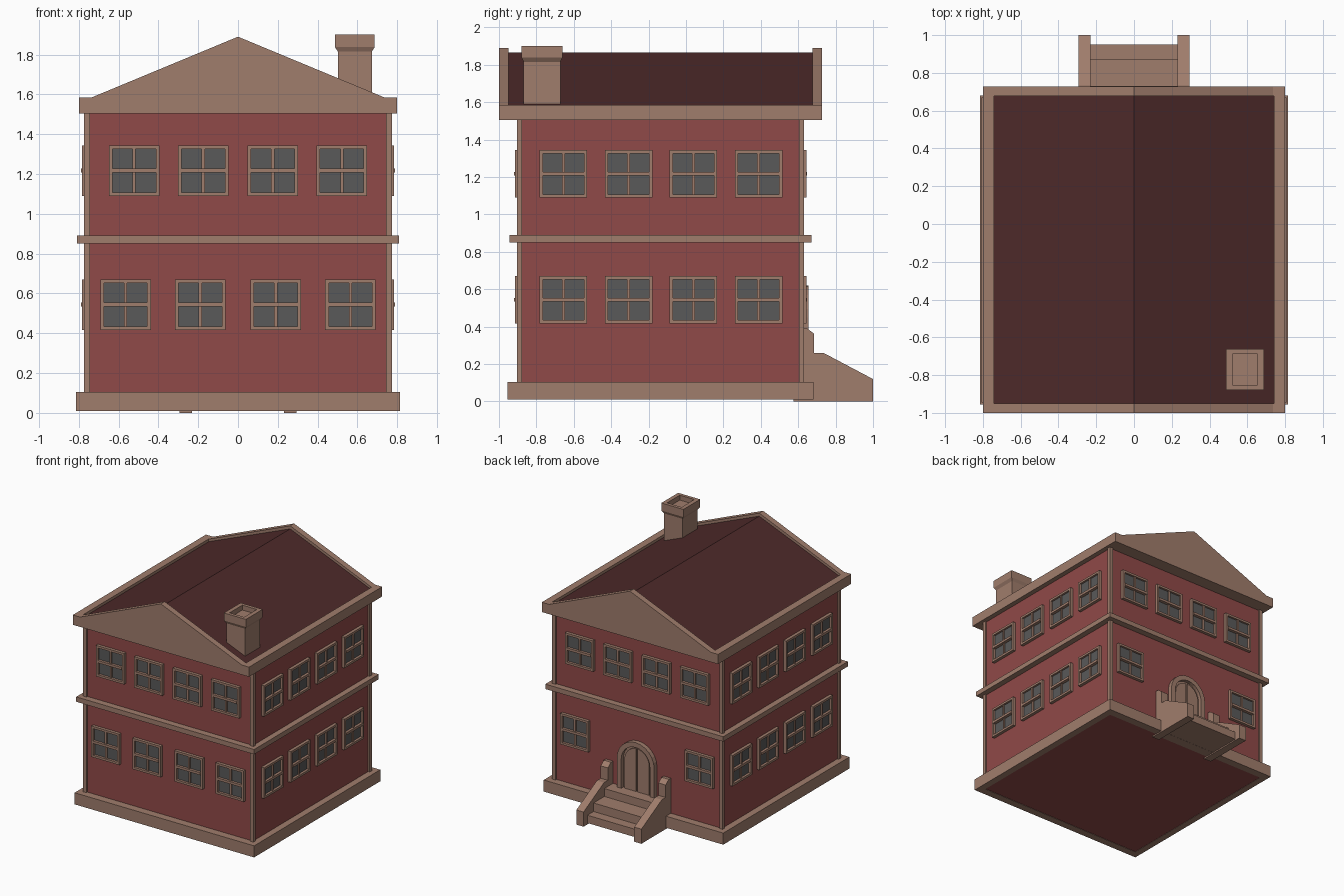
import bpy, bmesh
from math import pi, sin, cos

if "Cube" in bpy.data.objects:
    bpy.data.objects.remove(bpy.data.objects["Cube"])


def material(name, rgb):
    m = bpy.data.materials.new(name)
    m.diffuse_color = (*rgb, 1)
    m.use_nodes = True
    m.node_tree.nodes["Principled BSDF"].inputs["Base Color"].default_value = m.diffuse_color
    return m


TRIM = material("trim", (0.35, 0.205, 0.15))
BRICK = material("brick", (0.28, 0.068, 0.065))
ROOF = material("roof", (0.075, 0.023, 0.023))
GLASS = material("glass", (0.1, 0.1, 0.1))
CY = -0.137          # centre of the house along y


def finish(name, bm, *mats):
    bmesh.ops.recalc_face_normals(bm, faces=bm.faces)
    me = bpy.data.meshes.new(name)
    bm.to_mesh(me)
    bm.free()
    for m in mats:
        me.materials.append(m)
    ob = bpy.data.objects.new(name, me)
    bpy.context.collection.objects.link(ob)
    return ob


def add_box(bm, x0, x1, y0, y1, z0, z1, mat=0):
    vs = bmesh.ops.create_cube(bm, size=1)["verts"]
    for v in vs:
        v.co = (x1 if v.co.x > 0 else x0, y1 if v.co.y > 0 else y0, z1 if v.co.z > 0 else z0)
    for f in {f for v in vs for f in v.link_faces}:
        f.material_index = mat


def box(name, mat, *dims):
    bm = bmesh.new()
    add_box(bm, *dims)
    return finish(name, bm, mat)


def loft(name, mat, cx, cy, loops, ring=False):
    """Stack rectangles (half x, half y, z); ring joins last to first."""
    bm = bmesh.new()
    rows = [[bm.verts.new((cx + sx * hx, cy + sy * hy, z))
             for sx, sy in ((-1, -1), (1, -1), (1, 1), (-1, 1))] for hx, hy, z in loops]
    pairs = list(zip(rows, rows[1:]))
    if ring:
        pairs.append((rows[-1], rows[0]))
    else:
        bm.faces.new(rows[0])
        bm.faces.new(rows[-1])
    for a, b in pairs:
        for i in range(4):
            j = (i + 1) % 4
            bm.faces.new((a[i], a[j], b[j], b[i]))
    return finish(name, bm, mat)


def band(name, hx, hy, cy, z0, z1, ix, iy0, iz=None):
    return loft(name, TRIM, 0, cy, [(hx, hy, z0), (hx, hy, z1), (ix, iy0, z1), (ix, iy0, z0)], True)


def extrude(name, mat, pts, axis, a, b):
    """Extrude a profile along x (points are y,z) or y (points are x,z)."""
    bm = bmesh.new()
    place = (lambda p, t: (t, p[0], p[1])) if axis == "x" else (lambda p, t: (p[0], t, p[1]))
    A = [bm.verts.new(place(p, a)) for p in pts]
    B = [bm.verts.new(place(p, b)) for p in pts]
    bm.faces.new(A)
    bm.faces.new(B)
    for i in range(len(pts)):
        j = (i + 1) % len(pts)
        bm.faces.new((A[i], A[j], B[j], B[i]))
    return finish(name, bm, mat)


# Brick body and corner posts
box("walls", BRICK, -0.76, 0.76, -0.89, 0.618, 0.012, 1.52)
for i, x in enumerate((-0.759, 0.759)):
    for j, y in enumerate((-0.89, 0.617)):
        box(f"corner_post_{i}{j}", TRIM, x - 0.015, x + 0.015, y - 0.014, y + 0.014, 0.05, 1.52)

# Horizontal bands
band("base_band", 0.815, 0.818, CY, 0.01, 0.105, 0.76, 0.754)
band("middle_band", 0.808, 0.808, CY, 0.85, 0.89, 0.76, 0.754)
band("cornice_soffit", 0.8, 0.863, CY, 1.505, 1.53, 0.72, 0.74)

# Roof, side parapets and gables
extrude("roof", ROOF, [(-0.745, 1.52), (0.745, 1.52), (0.745, 1.56), (0, 1.865), (-0.745, 1.56)],
        "y", -0.96, 0.69)
for side, s in (("left", -1), ("right", 1)):
    x0, x1 = sorted((s * 0.74, s * 0.8))
    box(f"{side}_parapet", TRIM, x0, x1, -0.95, 0.677, 1.505, 1.585)
gable = [(-0.8, 1.505), (0.8, 1.505), (0.8, 1.585), (0.735, 1.585),
         (0, 1.89), (-0.735, 1.585), (-0.8, 1.585)]
extrude("front_gable", TRIM, gable, "y", -1.0, -0.95)
extrude("back_gable", TRIM, gable, "y", 0.677, 0.727)

# Chimney with flared, hollow cap
loft("chimney", TRIM, 0.587, -0.77, [(0.085, 0.098, 1.57), (0.085, 0.098, 1.815), (0.1, 0.109, 1.838),
     (0.1, 0.109, 1.9), (0.066, 0.082, 1.9), (0.066, 0.082, 1.86)])


# Window: one shared mesh, facing -y, wall plane at y = 0
def window_mesh():
    bm = bmesh.new()
    w, b, m = 0.127, 0.018, 0.008
    for s in (-1, 1):
        lo, hi = sorted((s * w, s * (w - b)))
        add_box(bm, lo, hi, -0.025, 0.01, -w, w)
        add_box(bm, -w + b, w - b, -0.025, 0.01, lo, hi)
    add_box(bm, -w + b, w - b, -0.03, 0.01, -0.01, 0.01)
    add_box(bm, -m, m, -0.02, 0.01, 0.01, w - b)
    add_box(bm, -m, m, -0.014, 0.01, -w + b, -0.01)
    add_box(bm, -w + b, w - b, -0.009, 0.005, 0, w - b, 1)
    add_box(bm, -w + b, w - b, -0.005, 0.005, -w + b, 0, 1)
    ob = finish("window", bm, TRIM, GLASS)
    me = ob.data
    bpy.data.objects.remove(ob)
    return me


WINDOW = window_mesh()


def window(name, x, y, z, turn):
    ob = bpy.data.objects.new(name, WINDOW)
    ob.location = (x, y, z)
    ob.rotation_euler.z = turn
    bpy.context.collection.objects.link(ob)


UP, LOW = 1.217, 0.544
for x in (-0.522, -0.175, 0.175, 0.522):
    window("front_upper_window", x, -0.89, UP, 0)
    window("back_upper_window", x, 0.618, UP, pi)
for x in (-0.565, -0.19, 0.19, 0.565):
    window("front_lower_window", x, -0.89, LOW, 0)
    if abs(x) > 0.4:
        window("back_lower_window", x, 0.618, LOW, pi)
for y in (-0.655, -0.307, 0.04, 0.388):
    for z in (LOW, UP):
        window("right_window", 0.76, y, z, pi / 2)
        window("left_window", -0.76, y, z, -pi / 2)


# Arched double door on the back
def arch(r, z0, spring=0.45, a0=0.0, a1=pi, n=12):
    pts = [(r * cos(a0 + (a1 - a0) * i / n), spring + r * sin(a0 + (a1 - a0) * i / n))
           for i in range(n + 1)]
    return [(r, z0)] + pts + [(-r, z0)]


extrude("door_frame", TRIM, arch(0.17, 0.2) + arch(0.13, 0.2)[::-1], "y", 0.6, 0.655)
extrude("door_back", TRIM, arch(0.131, 0.2), "y", 0.6, 0.626)
for side, s in (("left", -1), ("right", 1)):
    quarter = [(0.112 * cos(pi / 2 * i / 6), 0.45 + 0.112 * sin(pi / 2 * i / 6)) for i in range(6)]
    leaf = [(0.006, 0.2), (0.112, 0.2)] + quarter + [(0.006, 0.562)]
    extrude(f"{side}_door_leaf", TRIM, [(s * x, z) for x, z in leaf], "y", 0.6, 0.638)

# Steps and sloping side walls
extrude("steps", TRIM, [(0.6, 0.011), (0.95, 0.011), (0.95, 0.075), (0.87, 0.075), (0.87, 0.145),
                        (0.73, 0.145), (0.73, 0.21), (0.6, 0.21)], "x", -0.235, 0.235)
rail = [(0.575, 0), (1.0, 0), (1.0, 0.12), (0.735, 0.26), (0.685, 0.26),
        (0.685, 0.362), (0.645, 0.393), (0.61, 0.393), (0.61, 0.1), (0.575, 0.1)]
for side, s in (("left", -1), ("right", 1)):
    extrude(f"{side}_stair_wall", TRIM, rail, "x", s * 0.23, s * 0.295)
